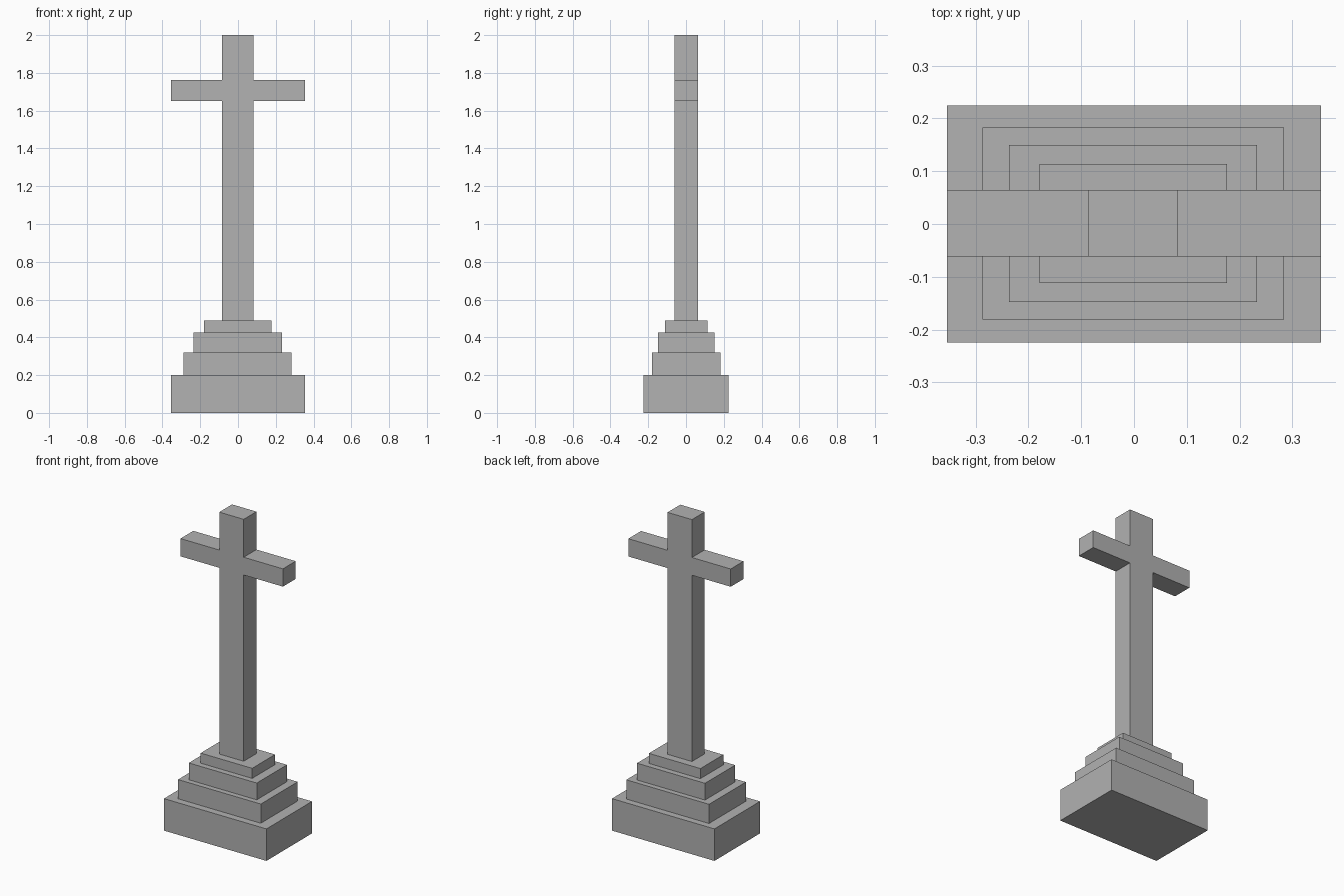
import bpy, bmesh

if "Cube" in bpy.data.objects:
    bpy.data.objects.remove(bpy.data.objects["Cube"])

stone = bpy.data.materials.new("grey stone")
stone.diffuse_color = (0.445, 0.445, 0.445, 1)
stone.use_nodes = True
stone.node_tree.nodes["Principled BSDF"].inputs["Base Color"].default_value = stone.diffuse_color

CX, CY = -0.0015, 0.001  # slight offset of the upper parts


def prism(name, outline, y0, y1):
    """Extrude an x-z outline from y0 to y1."""
    bm = bmesh.new()
    face = bm.faces.new([bm.verts.new((x, y0, z)) for x, z in outline])
    ext = bmesh.ops.extrude_face_region(bm, geom=[face])
    verts = [v for v in ext["geom"] if isinstance(v, bmesh.types.BMVert)]
    bmesh.ops.translate(bm, verts=verts, vec=(0, y1 - y0, 0))
    bmesh.ops.recalc_face_normals(bm, faces=bm.faces)
    mesh = bpy.data.meshes.new(name)
    bm.to_mesh(mesh)
    bm.free()
    mesh.materials.append(stone)
    obj = bpy.data.objects.new(name, mesh)
    bpy.context.collection.objects.link(obj)
    return obj


def block(name, cx, cy, hx, hy, z0, z1):
    prism(name, [(cx - hx, z0), (cx + hx, z0), (cx + hx, z1), (cx - hx, z1)],
          cy - hy, cy + hy)


# Stepped pedestal
block("plinth", 0, 0, 0.354, 0.225, 0, 0.2)
block("lower_step", CX, CY, 0.286, 0.182, 0.2, 0.32)
block("middle_step", CX, CY, 0.235, 0.149, 0.32, 0.425)
block("upper_step", CX, CY, 0.178, 0.113, 0.425, 0.488)

# Cross: half outline mirrored about its centre line
half = [(0.0845, 0.488), (0.0845, 1.652), (0.354, 1.652),
        (0.354, 1.763), (0.0845, 1.763), (0.0845, 2.0)]
outline = [(CX + x if x < 0.3 else x, z) for x, z in half]
outline += [(CX - x if x < 0.3 else -x, z) for x, z in reversed(half)]
prism("cross", outline, CY - 0.063, CY + 0.063)
